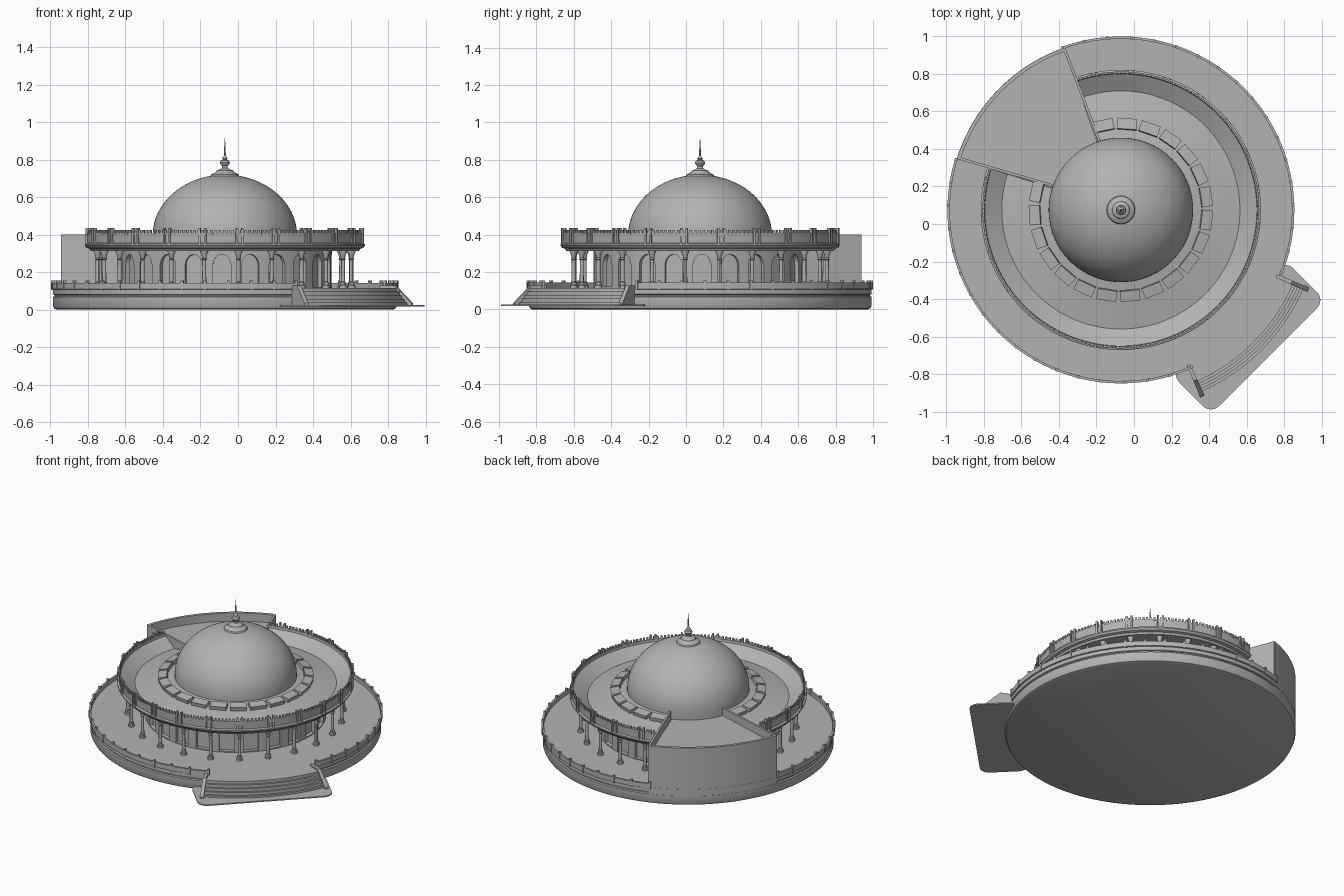
import bpy, bmesh, math
from mathutils import Matrix, Vector

cube = bpy.data.objects.get("Cube")
if cube:
    bpy.data.objects.remove(cube, do_unlink=True)

CX, CY = -0.07, 0.075
STEP = 15.44                     # angle of one colonnade bay
BAYS = [101.4 - STEP * i for i in range(20)]

stone = bpy.data.materials.new("grey stone")
stone.use_nodes = True
GREY = (0.45, 0.45, 0.45, 1)
stone.diffuse_color = GREY
stone.node_tree.nodes["Principled BSDF"].inputs["Base Color"].default_value = GREY


def polar(r, deg, z=0.0):
    a = math.radians(deg)
    return Vector((CX + r * math.cos(a), CY + r * math.sin(a), z))


def make(name, bm, smooth=True):
    bmesh.ops.recalc_face_normals(bm, faces=bm.faces)
    me = bpy.data.meshes.new(name)
    bm.to_mesh(me)
    bm.free()
    me.materials.append(stone)
    ob = bpy.data.objects.new(name, me)
    bpy.context.collection.objects.link(ob)
    if smooth:
        bpy.ops.object.select_all(action='DESELECT')
        ob.select_set(True)
        bpy.context.view_layer.objects.active = ob
        bpy.ops.object.shade_smooth_by_angle(angle=math.radians(30))
    return ob


def arc_solid(bm, profile, a0=0, a1=360, seg=96):
    """Sweep a closed (radius, z) outline around the centre."""
    full = a1 - a0 >= 360
    rings = [[bm.verts.new(polar(r, a0 + (a1 - a0) * i / seg, z)) for r, z in profile]
             for i in range(seg if full else seg + 1)]
    n = len(profile)
    for i in range(seg):
        p, q = rings[i], rings[(i + 1) % len(rings)]
        for j in range(n):
            k = (j + 1) % n
            bm.faces.new((p[j], p[k], q[k], q[j]))
    if not full:
        bm.faces.new(rings[0])
        bm.faces.new(rings[-1])


def arc_object(name, profile, a0=0, a1=360, seg=96):
    bm = bmesh.new()
    arc_solid(bm, profile, a0, a1, seg)
    return make(name, bm)


def spin_profile(bm, profile, centre, seg):
    """Lathe an open (radius, z) profile, capped at both ends."""
    rings = [[bm.verts.new(centre + Vector((r * math.cos(t), r * math.sin(t), z)))
              for t in (2 * math.pi * i / seg for i in range(seg))] for r, z in profile]
    for p, q in zip(rings, rings[1:]):
        for i in range(seg):
            k = (i + 1) % seg
            bm.faces.new((p[i], p[k], q[k], q[i]))
    bm.faces.new(rings[0])
    bm.faces.new(rings[-1])


def box(bm, r, deg, z, size, tilt=0.0):
    """Box at a polar place; size is (radial, tangential, height)."""
    m = (Matrix.Translation(polar(r, deg, z)) @ Matrix.Rotation(math.radians(deg), 4, 'Z')
         @ Matrix.Rotation(tilt, 4, 'Y') @ Matrix.Diagonal((*size, 1)))
    bmesh.ops.create_cube(bm, size=1, matrix=m)


# Round plinth with a shadow groove and a rolled lower edge
bm = bmesh.new()
spin_profile(bm, [(0.895, 0), (0.91, 0.006), (0.917, 0.02), (0.917, 0.068), (0.908, 0.072),
                  (0.908, 0.078), (0.917, 0.082), (0.917, 0.115)], Vector((CX, CY, 0)), 128)
make("plinth", bm)

# Low terrace parapet, open at the stairs and at the rear wing
PARAPET = [(0.912, 0.105), (0.925, 0.11), (0.925, 0.143), (0.912, 0.143)]
arc_object("terrace_parapet_long", PARAPET, -22, 109.5, 60)
arc_object("terrace_parapet_short", PARAPET, 162.5, 294, 60)
bm = bmesh.new()
for start in (-21.5, 163):
    for i in range(18):
        box(bm, 0.919, start + i * STEP / 2, 0.131, (0.016, 0.014, 0.05))
make("terrace_parapet_posts", bm, False)

# Stairs: landing and steps swept as one outline
steps = [(0.9, 0.02), (1.075, 0.02)]
COUNT = 6
for i in range(COUNT):
    r = 1.075 - i * 0.015
    z = 0.115 * (i + 1) / COUNT
    steps += [(r, z), (r - 0.015, z)]
steps.append((0.9, 0.115))
arc_object("stairs", steps, -66, -23, 32)
bm = bmesh.new()
for a in (-67, -23.6):
    arc_solid(bm, [(0.9, 0.02), (1.085, 0.02), (1.085, 0.035), (0.99, 0.128), (0.9, 0.128)],
              a, a + 1.2, 2)
make("stair_cheeks", bm, False)

# Thin ground slab with rounded corners below the stairs
bm = bmesh.new()
u, v = Vector((1, -1, 0)).normalized(), Vector((1, 1, 0)).normalized()
rim = []
for k, (cu, cv) in enumerate([(1.05, 0.37), (0.87, 0.37), (0.87, -0.37), (1.05, -0.37)]):
    for i in range(7):
        t = math.pi / 2 * (k + i / 6)
        p = u * (cu + 0.06 * math.cos(t)) + v * (cv + 0.06 * math.sin(t))
        rim.append(bm.verts.new(p + Vector((CX, CY, 0.018))))
slab = bm.faces.new(rim)
up = bmesh.ops.extrude_face_region(bm, geom=[slab])
bmesh.ops.translate(bm, vec=(0, 0, 0.008),
                    verts=[g for g in up["geom"] if isinstance(g, bmesh.types.BMVert)])
make("stair_slab", bm, False)

# Drum wall with arched recesses, one per bay
wall = arc_object("drum_wall", [(0.5, 0.1), (0.57, 0.1), (0.57, 0.33), (0.5, 0.33)], seg=96)
bm = bmesh.new()
for a in BAYS[:-1]:
    mid = a - STEP / 2
    tangent = polar(1, mid + 90) - polar(0, mid)
    outline = [(-0.048, 0.122), (0.048, 0.122)]
    outline += [(0.048 * math.cos(t), 0.235 + 0.06 * math.sin(t))
                for t in (math.pi * i / 10 for i in range(11))]
    front = [bm.verts.new(polar(0.62, mid, z) + tangent * s) for s, z in outline]
    back = [bm.verts.new(polar(0.545, mid, z) + tangent * s) for s, z in outline]
    bm.faces.new(front)
    bm.faces.new(back)
    for i in range(len(outline)):
        k = (i + 1) % len(outline)
        bm.faces.new((front[i], front[k], back[k], back[i]))
cutter = make("arch_cutters", bm, False)
cutter.hide_render = True
cutter.hide_set(True)
cut = wall.modifiers.new("arches", 'BOOLEAN')
cut.operation = 'DIFFERENCE'
cut.object = cutter
cut.solver = 'EXACT'

# Colonnade
bm = bmesh.new()
COLUMN = [(0.02, 0.11), (0.02, 0.128), (0.015, 0.132), (0.015, 0.145), (0.011, 0.15),
          (0.01, 0.265), (0.015, 0.27), (0.011, 0.277), (0.015, 0.295), (0.022, 0.31), (0.022, 0.325)]
for a in BAYS:
    spin_profile(bm, COLUMN, polar(0.68, a), 12)
make("columns", bm)

# Roof: moulded eave, upright parapet, inward slope, gutter and rise to the dome
A0, A1 = 162.5 - 360, 108.8
arc_object("roof_ring", [(0.38, 0.318), (0.715, 0.312), (0.722, 0.325), (0.738, 0.33),
                         (0.747, 0.342), (0.747, 0.35), (0.735, 0.355), (0.738, 0.408),
                         (0.727, 0.408), (0.725, 0.392), (0.635, 0.338), (0.38, 0.385)], A0, A1, 110)
bm = bmesh.new()
TEETH = 170
for i in range(TEETH):
    box(bm, 0.733, A0 + (i + 0.5) * (A1 - A0) / TEETH, 0.413, (0.01, 0.012, 0.024))
for a in BAYS:
    for side in (-1, 1):
        box(bm, 0.736, a + side * 1.2, 0.393, (0.018, 0.011, 0.085))
make("roof_battlements", bm, False)

# Skylight boxes round the foot of the dome
bm = bmesh.new()
for a in BAYS:
    box(bm, 0.458, a, 0.378, (0.058, 0.105, 0.035), 0.18)
make("skylights", bm, False)

# Rear wing: solid wedge, outer rim and side rims
arc_object("rear_wing", [(0.3, 0.05), (0.91, 0.02), (0.91, 0.345), (0.3, 0.35)], 109.3, 162.3, 32)
arc_object("rear_wing_outer_rim", [(0.897, 0.02), (0.916, 0.02), (0.916, 0.402), (0.897, 0.402)],
           109.3, 162.3, 32)
bm = bmesh.new()
for a, shift in ((109.3, -2), (162.3, -2)):
    inner, outer = polar(0.375, a + shift), polar(0.912, a)
    d = outer - inner
    m = (Matrix.Translation((inner + outer) / 2 + Vector((0, 0, 0.25)))
         @ Matrix.Rotation(math.atan2(d.y, d.x), 4, 'Z') @ Matrix.Diagonal((d.length, 0.014, 0.304, 1)))
    bmesh.ops.create_cube(bm, size=1, matrix=m)
make("rear_wing_side_rims", bm, False)

# Dome
bm = bmesh.new()
dome = [(0.385, 0.33)]
for i in range(25):
    t = math.pi / 2 * i / 25
    dome.append((0.385 * math.cos(t), 0.395 + 0.325 * math.sin(t)))
spin_profile(bm, dome, Vector((CX, CY, 0)), 96)
make("dome", bm)

# Finial
bm = bmesh.new()
spin_profile(bm, [(0.08, 0.705), (0.072, 0.722), (0.05, 0.733), (0.045, 0.742), (0.03, 0.747),
                  (0.016, 0.755), (0.014, 0.765), (0.024, 0.775), (0.027, 0.784), (0.022, 0.795),
                  (0.01, 0.8), (0.015, 0.806), (0.01, 0.814), (0.005, 0.822), (0.004, 0.86),
                  (0.001, 0.912)], Vector((CX, CY, 0)), 24)
make("finial", bm)
